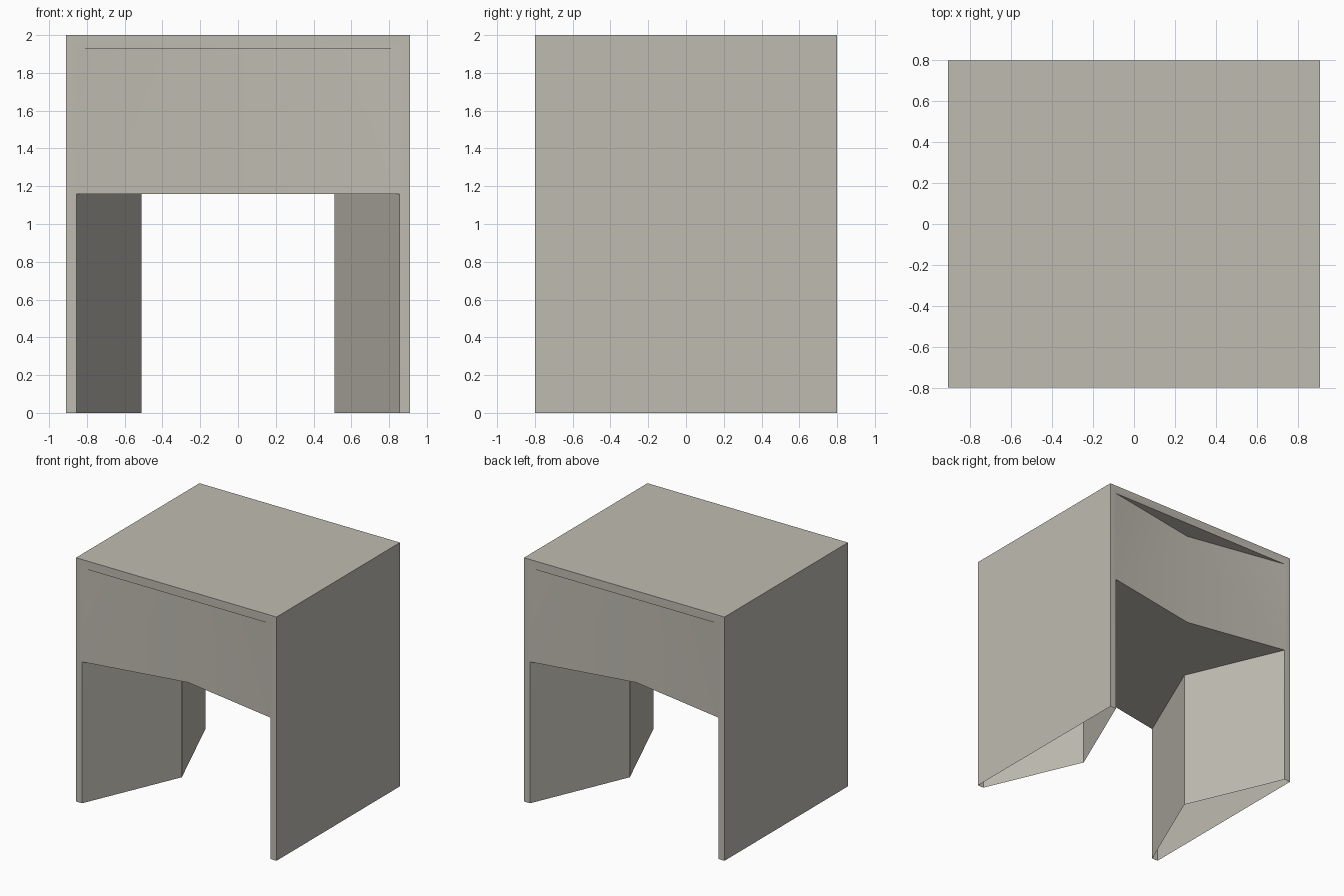
import bpy, bmesh, math

if "Cube" in bpy.data.objects:
    bpy.data.objects.remove(bpy.data.objects["Cube"])

W, D, H = 0.91, 0.80, 2.0        # half width, half depth, height
IN, LINTEL, RIM = 0.855, 1.16, 1.93
FOLD_Y, FOLD_X = 0.645, 0.51     # inward folds of lintel and of leg walls

stone = bpy.data.materials.new("warm grey")
stone.diffuse_color = (0.52, 0.50, 0.44, 1)
stone.use_nodes = True
stone.node_tree.nodes["Principled BSDF"].inputs["Base Color"].default_value = stone.diffuse_color

bm = bmesh.new()

def face(*pts):
    bm.faces.new([bm.verts.new(p) for p in pts])

# Top slab surface
face((-W, -D, H), (W, -D, H), (W, D, H), (-W, D, H))

for s in (-1, 1):
    # Flat outer side panel
    face((s*W, -D, 0), (s*W, D, 0), (s*W, D, H), (s*W, -D, H))
    # Thin frame around the front / back opening
    face((-W, s*D, 0), (-IN, s*D, 0), (-IN, s*D, LINTEL), (-IN, s*D, RIM),
         (IN, s*D, RIM), (IN, s*D, LINTEL), (IN, s*D, 0), (W, s*D, 0),
         (W, s*D, H), (-W, s*D, H))
    # Downward-facing ledge above the folded lintel
    face((-IN, s*D, RIM), (IN, s*D, RIM), (0, s*FOLD_Y, RIM))
    for t in (-1, 1):
        # Folded lintel half
        face((t*IN, s*D, LINTEL), (0, s*FOLD_Y, LINTEL),
             (0, s*FOLD_Y, RIM), (t*IN, s*D, RIM))
        # Folded inner leg wall half (legs are hollow and open below)
        face((t*IN, s*D, 0), (t*FOLD_X, 0, 0),
             (t*FOLD_X, 0, LINTEL), (t*IN, s*D, LINTEL))

# Passage ceiling
face(*[(x, y, LINTEL) for x, y in (
    (-IN, -D), (0, -FOLD_Y), (IN, -D), (FOLD_X, 0),
    (IN, D), (0, FOLD_Y), (-IN, D), (-FOLD_X, 0))])

bmesh.ops.remove_doubles(bm, verts=bm.verts, dist=1e-5)
bmesh.ops.recalc_face_normals(bm, faces=bm.faces)

mesh = bpy.data.meshes.new("arch_block")
bm.to_mesh(mesh)
bm.free()
mesh.materials.append(stone)
obj = bpy.data.objects.new("arch_block", mesh)
bpy.context.collection.objects.link(obj)

# Soft lintel fold, all other edges sharp
bpy.context.view_layer.objects.active = obj
obj.select_set(True)
bpy.ops.object.shade_smooth_by_angle(angle=math.radians(30))
